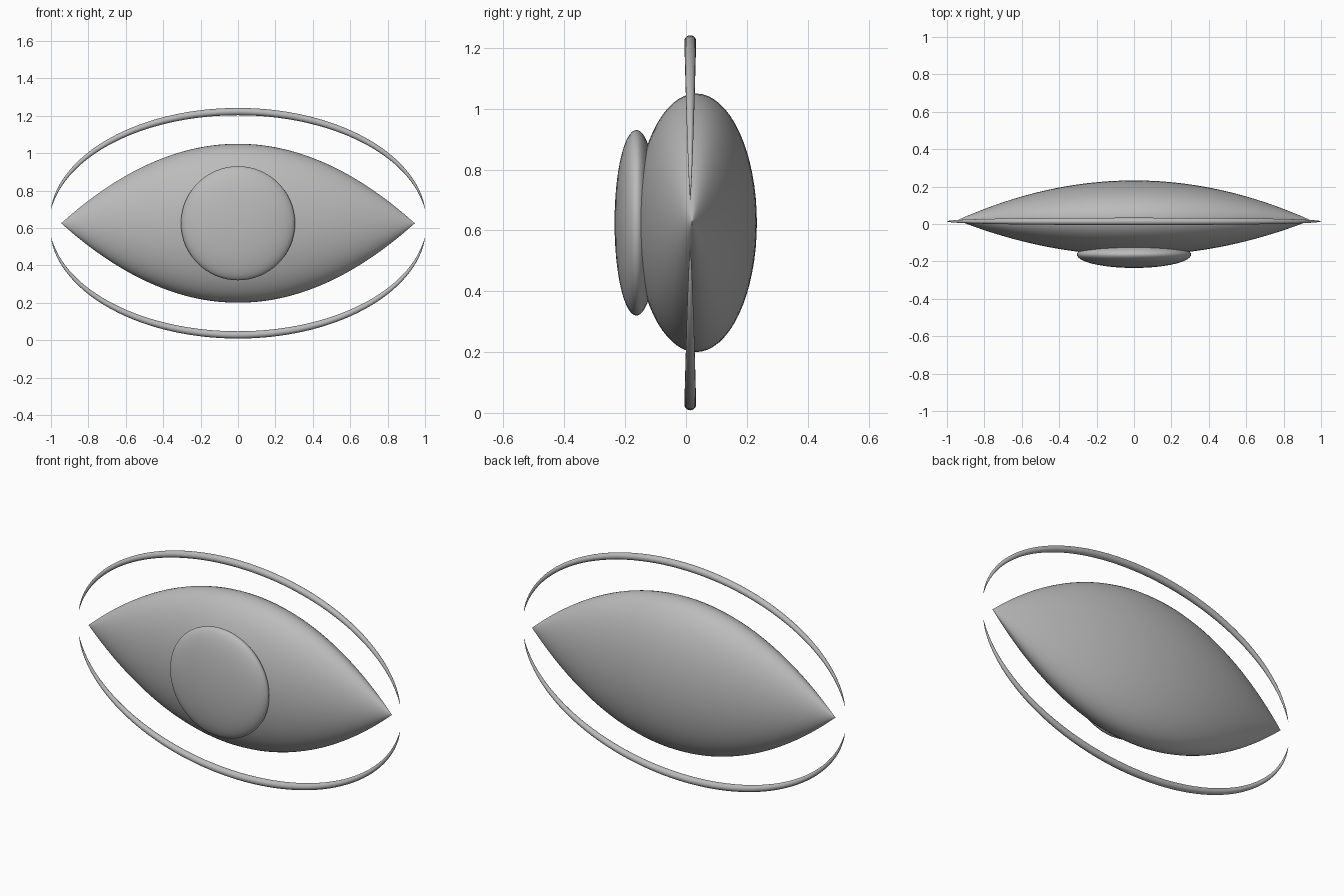
import bpy, bmesh, math

if "Cube" in bpy.data.objects:
    bpy.data.objects.remove(bpy.data.objects["Cube"])

CZ = 0.625  # height of the eye's centre line

grey = bpy.data.materials.new("plain grey")
grey.diffuse_color = (0.5, 0.5, 0.5, 1)
grey.use_nodes = True
grey.node_tree.nodes["Principled BSDF"].inputs["Base Color"].default_value = grey.diffuse_color


def loft(name, sections):
    """Skin a list of vertex rings, closing both ends with a point."""
    bm = bmesh.new()
    rings = [[bm.verts.new(p) for p in s] for s in sections]
    for a, b in zip(rings, rings[1:]):
        n = len(a)
        for i in range(n):
            bm.faces.new((a[i], a[(i + 1) % n], b[(i + 1) % n], b[i]))
    bm.faces.new(rings[0])
    bm.faces.new(rings[-1])
    bmesh.ops.recalc_face_normals(bm, faces=bm.faces[:])
    me = bpy.data.meshes.new(name)
    bm.to_mesh(me)
    bm.free()
    for p in me.polygons:
        p.use_smooth = True
    me.materials.append(grey)
    ob = bpy.data.objects.new(name, me)
    bpy.context.collection.objects.link(ob)
    return ob


# Eyeball: elliptical sections swelling from two pointed corners
sections = []
for i in range(65):
    x = -math.cos(math.pi * i / 64)
    k = max(1 - x * x, 0.004)
    sections.append([(0.945 * x,
                      0.02 + 0.013 * k + 0.2 * k * math.cos(a),
                      CZ + 0.425 * k * math.sin(a))
                     for a in (math.tau * j / 64 for j in range(64))])
loft("eyeball", sections)

# Iris: flattened ball on the front
bpy.ops.mesh.primitive_uv_sphere_add(segments=64, ring_count=32, radius=1,
                                     location=(0, -0.163, CZ),
                                     rotation=(math.pi / 2, 0, 0))
iris = bpy.context.object
iris.name = "iris"
iris.scale = (0.305, 0.305, 0.072)
iris.data.materials.append(grey)
bpy.ops.object.shade_smooth()


# Eyelids: tapered tubes along elliptical arcs, above and below
def eyelid(name, side):
    ax, az, start, r0 = 1.008, 0.597, 0.126, 0.0195
    secs = []
    for i in range(65):
        t = start + (math.pi - 2 * start) * i / 64
        frac = (math.sin(t) - math.sin(start)) / (1 - math.sin(start))
        r = max(r0 * max(frac, 0) ** 0.7, 0.0006)
        nx, nz = az * math.cos(t), ax * math.sin(t)
        ln = math.hypot(nx, nz)
        nx, nz = nx / ln, nz / ln
        secs.append([(ax * math.cos(t) + nx * r * math.cos(a),
                      0.014 + r * math.sin(a),
                      CZ + side * (az * math.sin(t) + nz * r * math.cos(a)))
                     for a in (math.tau * j / 16 for j in range(16))])
    loft(name, secs)


eyelid("upper_eyelid", 1)
eyelid("lower_eyelid", -1)
